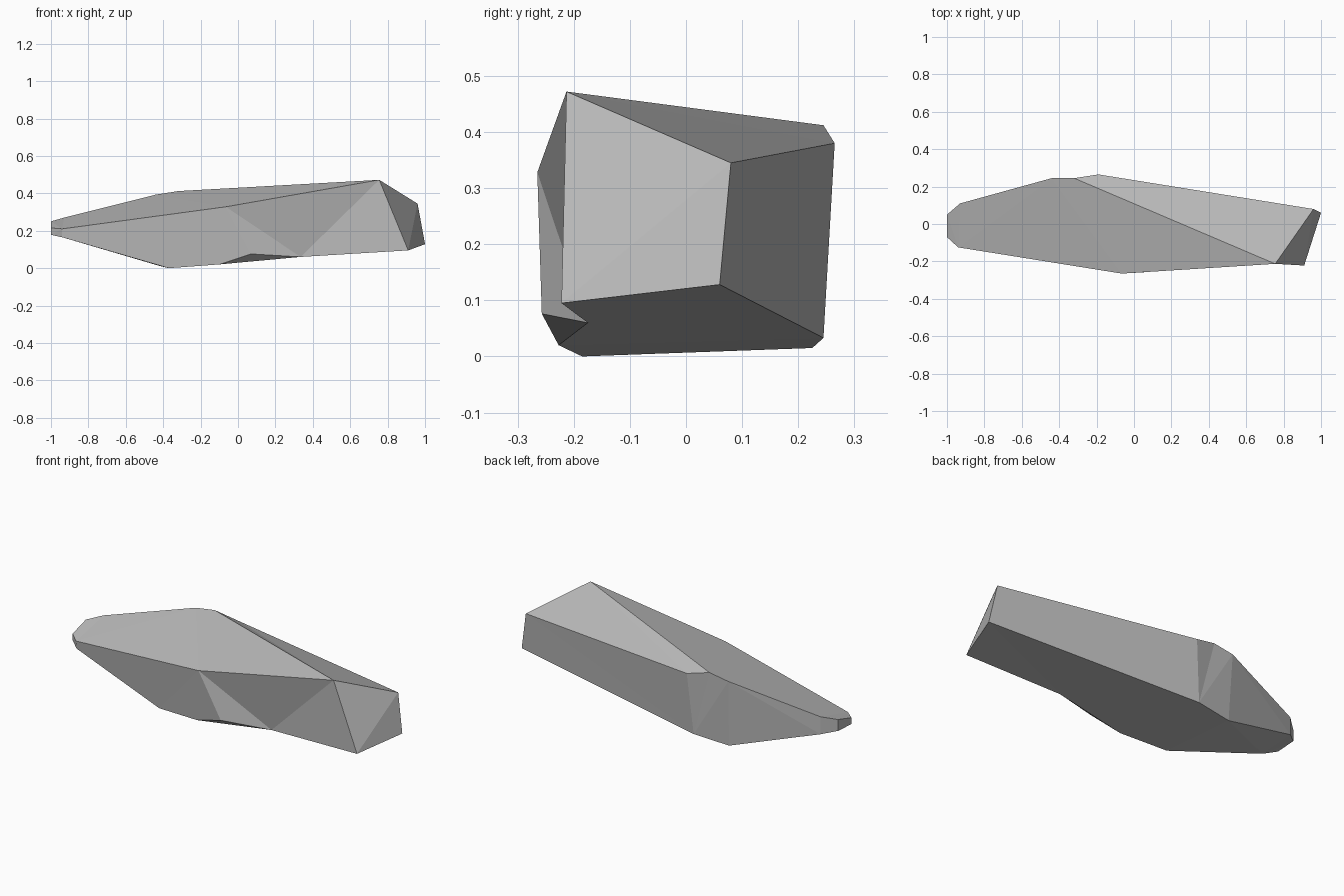
import bpy
import bmesh

cube = bpy.data.objects.get("Cube")
if cube:
    bpy.data.objects.remove(cube, do_unlink=True)

# Stone material
stone = bpy.data.materials.new("stone_grey")
stone.use_nodes = True
grey = (0.5, 0.5, 0.5, 1)
stone.diffuse_color = grey
stone.node_tree.nodes["Principled BSDF"].inputs["Base Color"].default_value = grey

# Corners of the rock
corners = dict(
    # blunt right end
    A=(.755, -.213, .472), B=(.96, .08, .345), C=(1, .06, .128), D=(.91, -.222, .095),
    # upper back rim and front ridge
    F=(-.32, .245, .412), G=(-.19, .265, .38), L=(-.44, .245, .393), H=(-.065, -.265, .328),
    # underside and the chipped notch
    E=(.335, -.175, .06), P=(.07, -.257, .076), Q=(-.1, -.227, .02),
    M=(-.37, -.185, 0), N=(-.22, .245, .033), O=(-.43, .225, .015),
    # rounded left tip, upper then lower ring
    I=(-.94, -.125, .21), J=(-1, -.07, .215), K=(-1, .05, .25), R=(-.93, .11, .27),
    S=(-.94, -.12, .165), T=(-1, -.07, .178), U=(-1, .05, .185), V=(-.93, .11, .17),
)

# Flat facets, each spelled by its corners
facets = {
    "top": ["AFLRKJIH", "ABGF"],
    "right_end": ["ABD", "BCD"],
    "back": ["BCNG", "GNF", "FNL", "LNO", "LOVR"],
    "left_tip": ["RVUK", "KUTJ", "JTSI"],
    "front": ["HISMQP", "HPE", "HEA", "AED"],
    "underside": ["PQE", "EQMONCD", "MSTUVO"],
}

bm = bmesh.new()
points = {name: bm.verts.new(co) for name, co in corners.items()}
for group in facets.values():
    for facet in group:
        bm.faces.new([points[name] for name in facet])
bmesh.ops.recalc_face_normals(bm, faces=bm.faces[:])
bmesh.ops.triangulate(bm, faces=[f for f in bm.faces if len(f.verts) > 3],
                      ngon_method="BEAUTY")
bmesh.ops.recalc_face_normals(bm, faces=bm.faces[:])

mesh = bpy.data.meshes.new("rock")
bm.to_mesh(mesh)
bm.free()
mesh.materials.append(stone)
rock = bpy.data.objects.new("rock", mesh)
bpy.context.collection.objects.link(rock)
